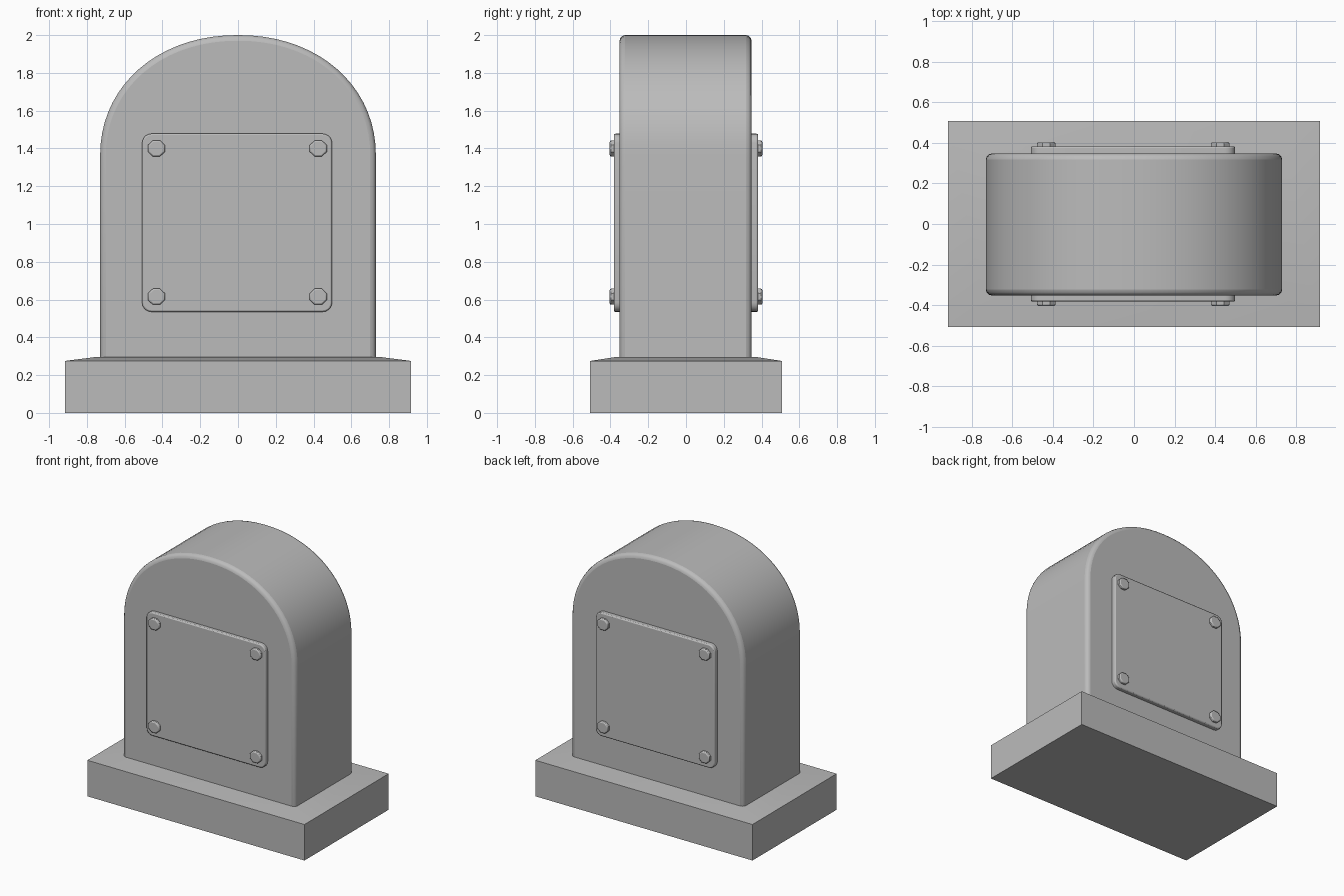
import bpy, bmesh
from math import cos, sin, pi, copysign, radians

cube = bpy.data.objects.get("Cube")
if cube:
    bpy.data.objects.remove(cube, do_unlink=True)

grey = bpy.data.materials.new("stone_grey")
grey.use_nodes = True
COLOUR = (0.5, 0.5, 0.5, 1)
grey.diffuse_color = COLOUR
grey.node_tree.nodes["Principled BSDF"].inputs["Base Color"].default_value = COLOUR


def prism(name, outline, y0, y1, bevel=0.0, segments=3):
    """Extrude an x-z outline from y0 to y1, then round its rims."""
    bm = bmesh.new()
    face = bm.faces.new([bm.verts.new((x, y0, z)) for x, z in outline])
    new = bmesh.ops.extrude_face_region(bm, geom=[face])["geom"]
    bmesh.ops.translate(bm, vec=(0, y1 - y0, 0),
                        verts=[v for v in new if isinstance(v, bmesh.types.BMVert)])
    bmesh.ops.recalc_face_normals(bm, faces=bm.faces)
    return finish(name, bm, bevel, segments)


def finish(name, bm, bevel=0.0, segments=3):
    mesh = bpy.data.meshes.new(name)
    bm.to_mesh(mesh)
    bm.free()
    mesh.materials.append(grey)
    ob = bpy.data.objects.new(name, mesh)
    bpy.context.collection.objects.link(ob)
    if bevel:
        mod = ob.modifiers.new("rounded_rim", "BEVEL")
        mod.width, mod.segments = bevel, segments
        mod.limit_method, mod.angle_limit = "ANGLE", radians(50)
    bpy.ops.object.select_all(action="DESELECT")
    ob.select_set(True)
    bpy.context.view_layer.objects.active = ob
    bpy.ops.object.shade_smooth_by_angle(angle=radians(35))
    return ob


def rounded_rect(x0, x1, z0, z1, r, steps=5):
    corners = [(x1 - r, z1 - r), (x0 + r, z1 - r), (x0 + r, z0 + r), (x1 - r, z0 + r)]
    return [(cx + r * cos(a), cz + r * sin(a))
            for q, (cx, cz) in enumerate(corners)
            for a in [(q + i / steps) * pi / 2 for i in range(steps + 1)]]


def arch(half_width, bottom, spring, top, power, steps=36):
    """Straight sides topped by a slightly squared half ellipse."""
    points = [(half_width, bottom)]
    for i in range(steps + 1):
        c, s = cos(pi * i / steps), sin(pi * i / steps)
        points.append((copysign(abs(c) ** (2 / power), c) * half_width,
                       spring + (top - spring) * abs(s) ** (2 / power)))
    return points + [(-half_width, bottom)]


# Plinth with a top that rises gently towards the body
bm = bmesh.new()
rings = [[bm.verts.new((sx * hx, sy * hy, z)) for sx, sy in ((-1, -1), (1, -1), (1, 1), (-1, 1))]
         for hx, hy, z in ((0.917, 0.508, 0), (0.917, 0.508, 0.275), (0.745, 0.365, 0.297))]
for low, high in zip(rings, rings[1:]):
    for i in range(4):
        j = (i + 1) % 4
        bm.faces.new((low[i], low[j], high[j], high[i]))
bm.faces.new(rings[0][::-1])
bm.faces.new(rings[-1])
finish("plinth", bm)

# Arched body
prism("arched_body", arch(0.73, 0.2, 1.36, 2.0, 2.1), -0.352, 0.347, bevel=0.03)

# Cover plate and four bolts on each face
for side, word in ((-1, "front"), (1, "back")):
    prism(f"{word}_plate", rounded_rect(-0.508, 0.498, 0.535, 1.478, 0.05),
          side * 0.33, side * 0.382, bevel=0.008, segments=2)
    for x, lr in ((-0.432, "right"), (0.425, "left")):
        for z, tb in ((0.615, "lower"), (1.4, "upper")):
            outline = [(x + 0.049 * cos((i + 0.5) * pi / 4), z + 0.046 * sin((i + 0.5) * pi / 4))
                       for i in range(8)]
            prism(f"{word}_{tb}_{lr}_bolt", outline, side * 0.36, side * 0.404,
                  bevel=0.008, segments=2)
